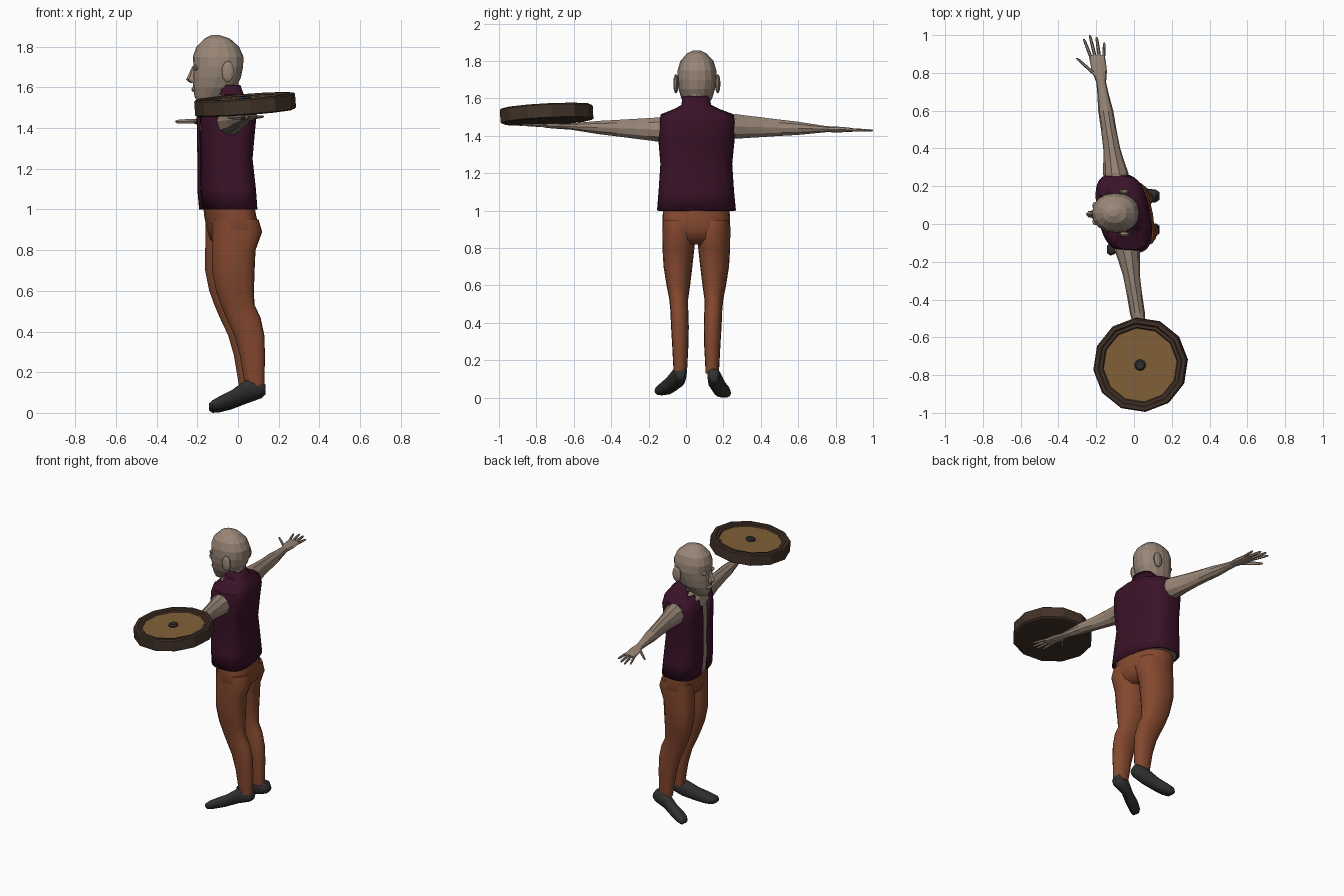
import bpy
import bmesh
import math
from mathutils import Vector

cube = bpy.data.objects.get("Cube")
if cube:
    bpy.data.objects.remove(cube)

MID = 0.055   # the body's centre plane, in y
YAW = 0.17    # slight twist of the body, as a shear of x over y


def material(name, colour):
    m = bpy.data.materials.new(name)
    m.use_nodes = True
    m.diffuse_color = (*colour, 1)
    m.node_tree.nodes["Principled BSDF"].inputs["Base Color"].default_value = (*colour, 1)
    return m


skin = material("skin", (0.32, 0.24, 0.185))
plum = material("plum cloth", (0.042, 0.006, 0.021))
rust = material("rust cloth", (0.23, 0.065, 0.028))
black = material("black leather", (0.03, 0.03, 0.031))
wood = material("dark wood", (0.055, 0.032, 0.021))
gold = material("ochre face", (0.22, 0.12, 0.04))


def finish(name, bm, mats, smooth=False):
    bmesh.ops.recalc_face_normals(bm, faces=bm.faces)
    mesh = bpy.data.meshes.new(name)
    bm.to_mesh(mesh)
    bm.free()
    for m in mats:
        mesh.materials.append(m)
    ob = bpy.data.objects.new(name, mesh)
    bpy.context.collection.objects.link(ob)
    if smooth:
        bpy.ops.object.select_all(action="DESELECT")
        ob.select_set(True)
        bpy.context.view_layer.objects.active = ob
        bpy.ops.object.shade_smooth_by_angle(angle=math.radians(50))
    return ob


def skin_rings(rings, caps=True):
    """Bridge a list of equal point rings into a tube."""
    bm = bmesh.new()
    loops = [[bm.verts.new(p) for p in ring] for ring in rings]
    n = len(loops[0])
    for a, b in zip(loops, loops[1:]):
        for i in range(n):
            j = (i + 1) % n
            bm.faces.new((a[i], a[j], b[j], b[i]))
    if caps:
        bm.faces.new(loops[0])
        bm.faces.new(loops[-1])
    return bm


def oval(n, power=2.0):
    """Unit superellipse; higher powers are boxier."""
    points = []
    for i in range(n):
        t = math.tau * i / n
        c, s = math.cos(t), math.sin(t)
        points.append((math.copysign(abs(c) ** (2 / power), c),
                       math.copysign(abs(s) ** (2 / power), s)))
    return points


def stack(levels, n, power=2.0, shear=0.0, inset=0.0, caps=True):
    """Tube from horizontal sections given as z, x range, y range."""
    rings = []
    for z, x0, x1, y0, y1 in levels:
        ring = []
        for c, s in oval(n, power):
            y = (y0 + y1) / 2 + ((y1 - y0) / 2 - inset) * s
            x = (x0 + x1) / 2 + ((x1 - x0) / 2 - inset) * c
            ring.append((x - shear * (y - MID), y, z))
        rings.append(ring)
    return skin_rings(rings, caps)


def ball(name, centre, size, mat):
    bm = bmesh.new()
    bmesh.ops.create_uvsphere(bm, u_segments=10, v_segments=7, radius=1)
    for v in bm.verts:
        v.co = Vector(centre) + Vector(a * b for a, b in zip(v.co, size))
    return finish(name, bm, [mat])


# Head with nose, ears, eyes and neck
head = [(1.53, -.2, -.1, .015, .095), (1.555, -.214, -.06, 0, .11),
        (1.6, -.22, -.01, -.025, .14), (1.65, -.222, .015, -.04, .155),
        (1.7, -.218, .025, -.047, .165), (1.75, -.222, .027, -.045, .162),
        (1.8, -.205, .005, -.03, .147), (1.84, -.165, -.04, .005, .11),
        (1.857, -.13, -.09, .04, .075)]
finish("head", stack(head, 16, 2.2), [skin])
nose = [(1.622, -.235, -.2, .035, .07), (1.638, -.255, -.2, .032, .072),
        (1.66, -.245, -.2, .038, .066), (1.705, -.224, -.2, .045, .06)]
finish("nose", stack(nose, 6), [skin])
finish("lips", stack([(1.577, -.222, -.2, .03, .075), (1.59, -.23, -.2, .025, .08),
                      (1.603, -.222, -.2, .03, .075)], 8), [skin])
neck = [(1.46, -.12, .03, -.01, .12), (1.54, -.13, .01, -.005, .115),
        (1.64, -.14, 0, 0, .11)]
finish("neck", stack(neck, 12), [skin])
for side, s in (("right", -1), ("left", 1)):
    ball(side + "_ear", (-.05, .058 + s * .112, 1.678), (.032, .014, .052), skin)
    ball(side + "_eye", (-.205, MID + s * .042, 1.695), (.016, .02, .012), skin)

# Open vest over a bare chest
vest = [(1.0, -.18, .085, -.155, .267), (1.1, -.19, .078, -.147, .257),
        (1.25, -.19, .062, -.137, .247), (1.38, -.192, .073, -.148, .26),
        (1.47, -.192, .083, -.143, .267), (1.515, -.175, .072, -.135, .255),
        (1.545, -.145, .05, -.06, .175), (1.565, -.13, .025, -.025, .135),
        (1.612, -.12, .008, -.018, .122)]
bm = stack(vest, 64, 2.8, YAW, caps=False)
gap = []
for f in bm.faces:
    c = f.calc_center_median()
    if c.x < -.085 and abs(c.y - MID) < .03 + max(0, c.z - 1.4) * .4:
        gap.append(f)
bmesh.ops.delete(bm, geom=gap, context="FACES")
cloth = finish("vest", bm, [plum], True)
shell = cloth.modifiers.new("thickness", "SOLIDIFY")
shell.thickness = 0.012
shell.offset = -1
finish("chest", stack(vest[:7], 24, 2.8, YAW, inset=.016), [skin])

# Trousers: hips and two mirrored legs
hips = [(1.04, -.165, .07, -.12, .23), (.97, -.16, .082, -.125, .235),
        (.9, -.145, .1, -.127, .237), (.85, -.13, .075, -.105, .215),
        (.82, -.09, .04, -.03, .14)]
finish("trouser_hips", stack(hips, 24, 2.5, YAW), [rust], True)
leg = [(.95, -.145, .085, -.125, .045), (.89, -.143, .103, -.127, .05),
       (.8, -.145, .07, -.126, .045), (.7, -.145, .065, -.12, .034),
       (.6, -.125, .062, -.104, .022), (.53, -.1, .065, -.09, .012),
       (.47, -.075, .095, -.084, .012), (.38, -.033, .115, -.08, .015),
       (.28, -.005, .118, -.074, .013), (.13, .02, .115, -.066, .005)]
for side in ("right", "left"):
    rows = leg
    if side == "left":
        rows = [(z, a, b, 2 * MID - d, 2 * MID - c) for z, a, b, c, d in leg]
    finish(side + "_trouser_leg", stack(rows, 16, 2.2, YAW), [rust], True)

# Shoes, toes pointing down and outward: x, z range, half width, outward share
shoe = [(.135, .09, .125, .02, 0), (.115, .072, .155, .034, 0),
        (.04, .045, .152, .037, .1), (-.03, .018, .1, .038, .5),
        (-.09, .003, .07, .043, .8), (-.125, 0, .05, .038, 1),
        (-.142, .012, .035, .02, 1.05)]
for side, y, out, lift in (("right", -.03, -.1, .012), ("left", .148, .055, 0)):
    rings = [[(x, y + out * k + w * c, lift + (a + b) / 2 + (b - a) / 2 * s)
              for c, s in oval(12, 2.5)] for x, a, b, w, k in shoe]
    finish(side + "_shoe", skin_rings(rings), [black], True)

# Arms and hands: distance from the armhole, width, height
arm = [(-.12, .13, .12), (0, .135, .138), (.06, .112, .125), (.13, .09, .112),
       (.23, .082, .092), (.33, .08, .074), (.42, .06, .05), (.48, .052, .034),
       (.54, .08, .032), (.6, .086, .026), (.625, .074, .018)]
# Fingers: base and tip as sideways offset and distance, then thickness
fingers = {"index": (-.03, .6, -.055, .71, .009), "middle": (-.01, .61, -.02, .73, .009),
           "ring": (.012, .61, .014, .72, .009), "little": (.032, .6, .05, .69, .008),
           "thumb": (-.025, .52, -.11, .61, .012)}
for side, s, x, y, z, rise in (("right", -1, -.035, -.14, 1.433, .035),
                               ("left", 1, -.097, .27, 1.45, -.03)):
    def place(u, d, h=0):
        return Vector((x - s * .16 * d + u, y + s * d, z + rise * d + h))

    rings = [[place(w / 2 * c, d, h / 2 * t) for c, t in oval(10)] for d, w, h in arm]
    finish(side + "_arm", skin_rings(rings), [skin])
    for name, (u0, d0, u1, d1, r) in fingers.items():
        rings = []
        for k, size in ((0, 1), (.5, 1), (.9, .8), (1, .4)):
            u, d = u0 + (u1 - u0) * k, d0 + (d1 - d0) * k
            rings.append([place(u + r * size * c, d, r * size * t) for c, t in oval(6)])
        finish(side + "_" + name + "_finger", skin_rings(rings), [skin])

# Round tray resting on the right hand
SIDES = 12


def turned(name, profile, mats, face_radius=0):
    rings = [[(r * math.cos(a), r * math.sin(a), h) for a in
              (math.radians(6) + math.tau * i / SIDES for i in range(SIDES))]
             for r, h in profile]
    bm = skin_rings(rings)
    for f in bm.faces:
        c = f.calc_center_median()
        if c.z > 0 and c.xy.length < face_radius:
            f.material_index = 1
    ob = finish(name, bm, mats)
    ob.location = (.035, -.745, 1.515)
    ob.rotation_euler = (.05, -.075, 0)


turned("tray", [(.24, -.04), (.25, -.034), (.25, .034), (.243, .041), (.225, .041),
                (.218, .034), (.202, .034), (.196, .026)], [wood, gold], .19)
turned("tray_knob", [(.03, .02), (.03, .034), (.022, .042)], [black])
